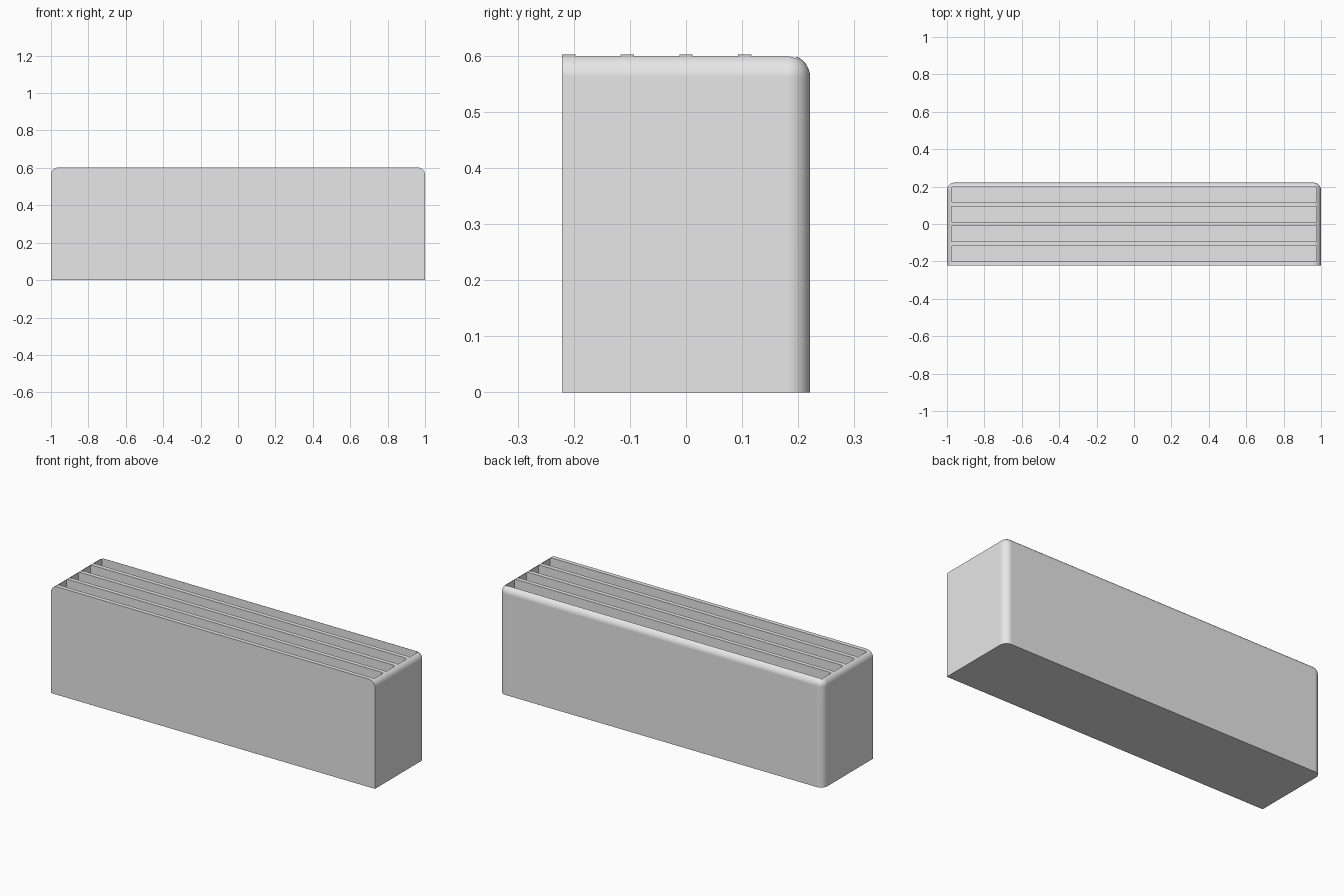
import bpy, bmesh
from mathutils import Matrix, Vector

LENGTH, DEPTH, HEIGHT = 2.0, 0.442, 0.602
WALL, RADIUS, SLOTS = 0.024, 0.04, 4

default_cube = bpy.data.objects.get("Cube")
if default_cube:
    bpy.data.objects.remove(default_cube, do_unlink=True)

grey = bpy.data.materials.new("plain_grey")
grey.use_nodes = True
grey.diffuse_color = (0.8, 0.8, 0.8, 1)
grey.node_tree.nodes["Principled BSDF"].inputs["Base Color"].default_value = (0.8, 0.8, 0.8, 1)


def add_box(bm, low, high):
    """Add an axis-aligned box between two corners."""
    low, high = Vector(low), Vector(high)
    matrix = Matrix.Translation((low + high) / 2) @ Matrix.Diagonal((*(high - low), 1))
    bmesh.ops.create_cube(bm, size=1, matrix=matrix)


def make_object(name, bm):
    mesh = bpy.data.meshes.new(name)
    bm.to_mesh(mesh)
    bm.free()
    obj = bpy.data.objects.new(name, mesh)
    bpy.context.collection.objects.link(obj)
    mesh.materials.append(grey)
    return obj


# Body: rounded top and back edges, sharp front and base
bm = bmesh.new()
add_box(bm, (-LENGTH / 2, -DEPTH / 2, 0), (LENGTH / 2, DEPTH / 2, HEIGHT))


def is_rounded(edge):
    a, b = (v.co for v in edge.verts)
    on_base = min(a.z, b.z) == max(a.z, b.z) and a.z < HEIGHT / 2
    on_front = a.y < 0 and b.y < 0
    return not on_base and not on_front


bmesh.ops.bevel(bm, geom=[e for e in bm.edges if is_rounded(e)], offset=RADIUS,
                segments=10, profile=0.5, affect='EDGES', clamp_overlap=True)
body = make_object("slotted_holder", bm)

# Slots: four long pockets open at the top
slot_width = (DEPTH - (SLOTS + 1) * WALL) / SLOTS
bm = bmesh.new()
for i in range(SLOTS):
    y = -DEPTH / 2 + WALL + i * (slot_width + WALL)
    add_box(bm, (-LENGTH / 2 + WALL, y, WALL),
            (LENGTH / 2 - WALL, y + slot_width, HEIGHT + 0.1))
cutter = make_object("slot_cutter", bm)
cutter.hide_render = True

cut = body.modifiers.new("slots", 'BOOLEAN')
cut.operation = 'DIFFERENCE'
cut.solver = 'EXACT'
cut.object = cutter

bpy.ops.object.select_all(action='DESELECT')
body.select_set(True)
bpy.context.view_layer.objects.active = body
bpy.ops.object.modifier_apply(modifier=cut.name)
bpy.data.objects.remove(cutter, do_unlink=True)

# Smooth rounded edges with flat walls
bpy.ops.object.shade_smooth_by_angle()
normals = body.modifiers.new("flat_walls", 'WEIGHTED_NORMAL')
normals.keep_sharp = True
